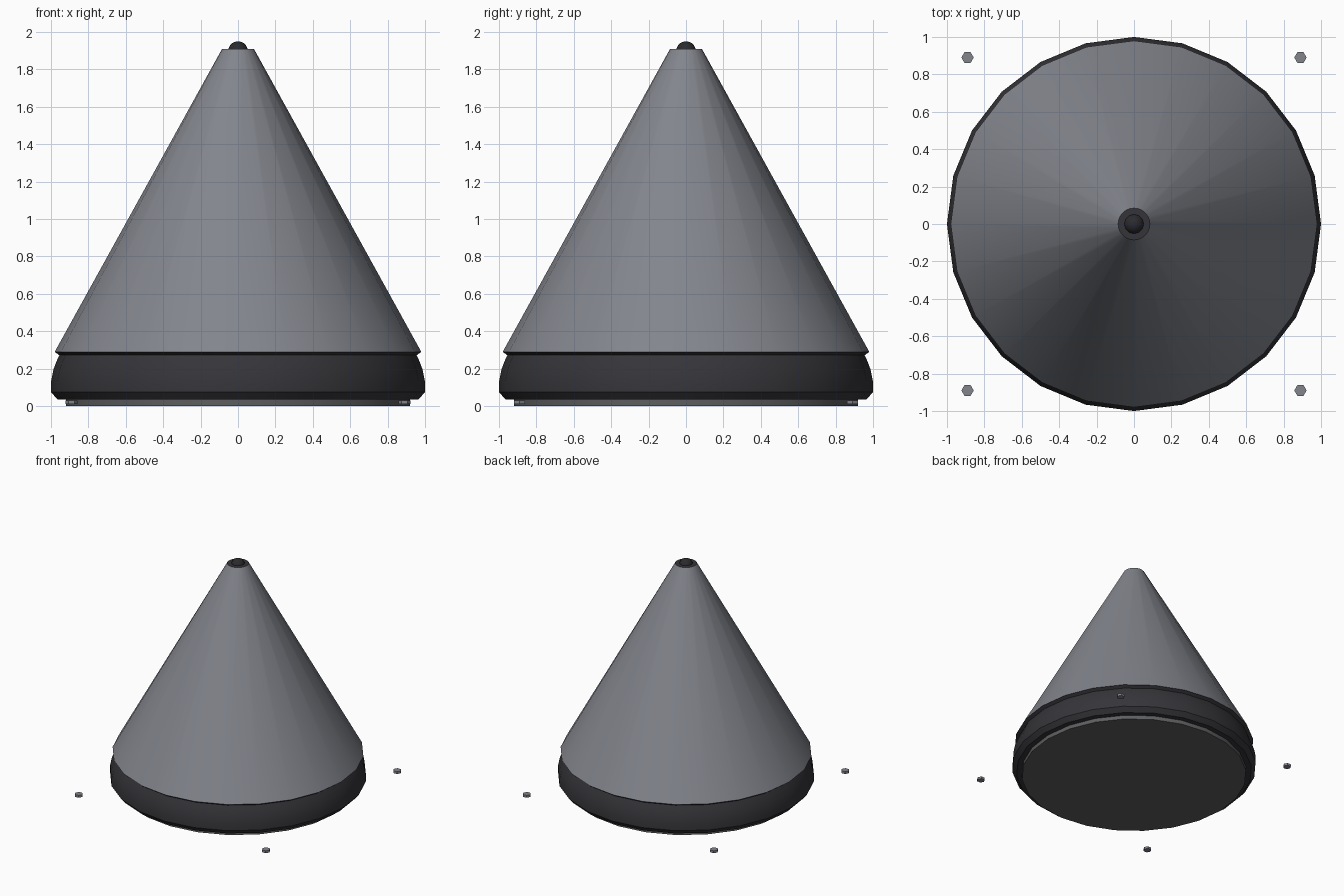
import bpy, bmesh, math

if "Cube" in bpy.data.objects:
    bpy.data.objects.remove(bpy.data.objects["Cube"])


def material(name, rgb):
    m = bpy.data.materials.new(name)
    m.diffuse_color = (*rgb, 1.0)
    m.use_nodes = True
    m.node_tree.nodes["Principled BSDF"].inputs["Base Color"].default_value = m.diffuse_color
    return m


STEEL = material("steel grey", (0.225, 0.235, 0.265))
RUBBER = material("dark rubber", (0.036, 0.036, 0.042))
PLATE = material("base grey", (0.11, 0.112, 0.115))
BLACK = material("tip black", (0.024, 0.024, 0.028))


def lathe(name, profile, mat, sides=24, centre=(0, 0), angle=35):
    """Spin (radius, z) points around z; radius 0 makes a pole."""
    bm = bmesh.new()
    rings = []
    for r, z in profile:
        n = sides if r > 0 else 1
        rings.append([bm.verts.new((r * math.cos(2 * math.pi * i / sides),
                                    r * math.sin(2 * math.pi * i / sides), z))
                      for i in range(n)])
    for a, b in zip(rings, rings[1:]):
        for i in range(sides):
            j = (i + 1) % sides
            quad = [a[i % len(a)], a[j % len(a)], b[j % len(b)], b[i % len(b)]]
            bm.faces.new(list(dict.fromkeys(quad)))
    bmesh.ops.recalc_face_normals(bm, faces=bm.faces)
    me = bpy.data.meshes.new(name)
    bm.to_mesh(me)
    bm.free()
    me.materials.append(mat)
    ob = bpy.data.objects.new(name, me)
    ob.location = (*centre, 0)
    bpy.context.collection.objects.link(ob)
    bpy.ops.object.select_all(action='DESELECT')
    bpy.context.view_layer.objects.active = ob
    ob.select_set(True)
    bpy.ops.object.shade_smooth_by_angle(angle=math.radians(angle))
    return ob


# flat foot plate
lathe("base_plate", [(0, 0), (0.92, 0), (0.92, 0.04), (0, 0.04)], PLATE)

# rounded bumper ring with a flared lip under the cone
lathe("bumper_ring", [(0, 0.035), (0.965, 0.035), (1.0, 0.075), (1.0, 0.13),
                      (0.987, 0.195), (0.968, 0.245), (0.955, 0.272),
                      (0.978, 0.288), (0, 0.288)], RUBBER)

# truncated cone body with a dark cap on its top
body = lathe("cone_body", [(0, 0.29), (0.98, 0.29), (0.085, 1.91), (0, 1.91)], STEEL)
body.data.materials.append(RUBBER)
for f in body.data.polygons:
    if abs(f.normal.z) > 0.9:
        f.material_index = 1

# small ball on the tip
R, ZC = 0.053, 1.897
lathe("tip_ball", [(R * math.sin(math.pi * k / 10) if 0 < k < 10 else 0,
                    ZC - R * math.cos(math.pi * k / 10)) for k in range(11)], BLACK)

# four hexagonal bolts at the corners
for sx in (-1, 1):
    for sy in (-1, 1):
        lathe(f"bolt_{'left' if sx < 0 else 'right'}_{'front' if sy < 0 else 'back'}",
              [(0, 0.01), (0.033, 0.01), (0.033, 0.03), (0, 0.03)],
              STEEL, sides=6, centre=(0.89 * sx, 0.89 * sy))
